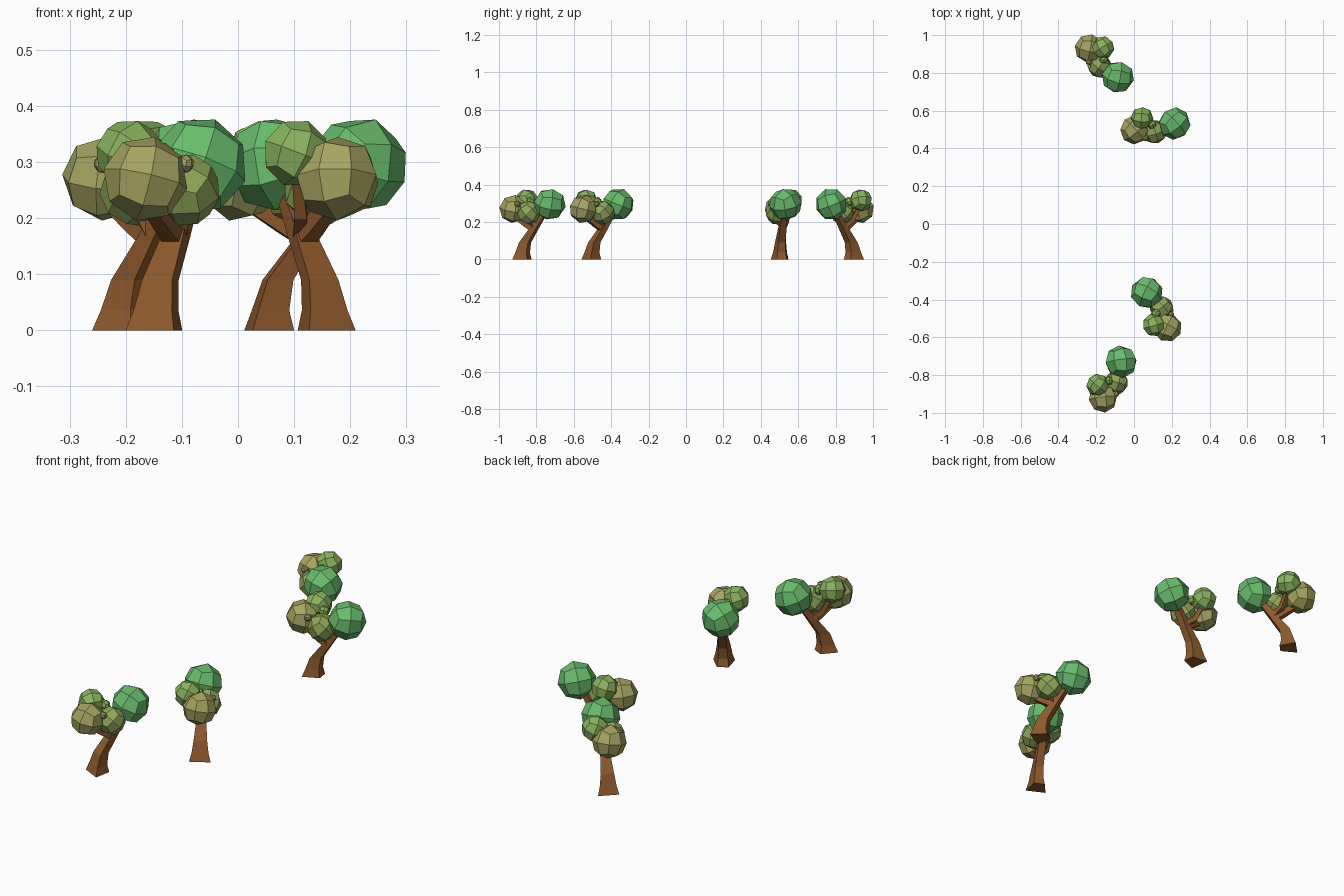
import bpy, bmesh, random
from math import radians
from mathutils import Vector, Matrix, Euler

if "Cube" in bpy.data.objects:
    bpy.data.objects.remove(bpy.data.objects["Cube"])


def material(name, rgb):
    m = bpy.data.materials.new(name)
    m.diffuse_color = (*rgb, 1)
    m.use_nodes = True
    m.node_tree.nodes["Principled BSDF"].inputs["Base Color"].default_value = m.diffuse_color
    return m


BARK = material("bark", (0.27, 0.10, 0.025))
GREEN = material("green_leaves", (0.14, 0.50, 0.15))
LIME = material("lime_leaves", (0.25, 0.45, 0.11))
MOSS = material("moss_leaves", (0.28, 0.38, 0.10))
OLIVE = material("olive_leaves", (0.38, 0.37, 0.12))


def add_object(name, bm, mat, matrix):
    bmesh.ops.recalc_face_normals(bm, faces=bm.faces)
    me = bpy.data.meshes.new(name)
    bm.to_mesh(me)
    bm.free()
    me.materials.append(mat)
    ob = bpy.data.objects.new(name, me)
    ob.matrix_world = matrix
    bpy.context.collection.objects.link(ob)


def loft(bm, rings):
    """Skin four-sided rings and cap both ends."""
    loops = [[bm.verts.new(p) for p in ring] for ring in rings]
    for a, b in zip(loops, loops[1:]):
        for i in range(4):
            j = (i + 1) % 4
            bm.faces.new((a[i], a[j], b[j], b[i]))
    bm.faces.new(loops[0][::-1])
    bm.faces.new(loops[-1])


def limb(bm, path):
    """Tapered square branch along (x, y, z, half width) points."""
    pts = [Vector(p[:3]) for p in path]
    rings = []
    for i, p in enumerate(path):
        d = (pts[min(i + 1, len(pts) - 1)] - pts[max(i - 1, 0)]).normalized()
        side = Vector((-d.y, d.x, 0)).normalized()
        up = d.cross(side)
        r = p[3]
        rings.append([pts[i] + side * (r * a) + up * (r * b)
                      for a, b in ((-1, -1), (1, -1), (1, 1), (-1, 1))])
    loft(bm, rings)


# Trunk sections: height, back, front, half width at back, half width at front
TRUNK = [(0, .017, .095, .048, .026), (.036, .029, .087, .038, .022),
         (.09, .047, .095, .030, .019), (.165, .104, .142, .022, .018),
         (.205, .130, .168, .018, .016), (.26, .180, .205, .014, .013)]
# Side branches into the smaller crowns
BRANCHES = [[(.130, 0, .160, .018), (.085, 0, .185, .016), (.035, 0, .215, .013), (.01, 0, .25, .011)],
            [(.130, 0, .170, .014), (.085, .025, .205, .011), (.055, .05, .28, .009)],
            [(.125, 0, .165, .013), (.108, -.02, .21, .010), (.105, -.026, .24, .008)]]
# Leaf balls: name, position, radius, colour
LEAVES = [("large_crown", (.216, 0, .295), .087, GREEN),
          ("olive_crown", (0, 0, .27), .077, OLIVE),
          ("top_crown", (.050, .056, .316), .061, LIME),
          ("lower_crown", (.105, -.026, .25), .065, MOSS),
          ("small_tuft", (.095, .015, .31), .025, LIME),
          ("tiny_tuft", (.050, -.053, .297), .017, OLIVE)]


def leaf_ball(name, pos, r, mat, matrix, turn):
    bm = bmesh.new()
    bmesh.ops.create_cube(bm, size=2)
    bmesh.ops.subdivide_edges(bm, edges=bm.edges[:], cuts=1, use_grid_fill=True)
    for v in bm.verts:
        v.co = v.co.normalized() * r
    bm.transform(Matrix.Translation(pos) @ turn.to_matrix().to_4x4())
    add_object(name, bm, mat, matrix)


def tree(label, x, y, angle):
    place = Matrix.Translation((x, y, 0)) @ Matrix.Rotation(radians(angle), 4, 'Z')
    bm = bmesh.new()
    loft(bm, [[(b, -wb, z), (f, -wf, z), (f, wf, z), (b, wb, z)]
              for z, b, f, wb, wf in TRUNK])
    for path in BRANCHES:
        limb(bm, path)
    add_object(label + "_trunk", bm, BARK, place)
    random.seed(4)  # same crown on every tree
    for name, pos, r, mat in LEAVES:
        turn = Euler([random.uniform(0, 1.5) for _ in range(3)])
        leaf_ball(label + "_" + name, pos, r, mat, place, turn)


# The same tree turned four ways
tree("back_left_tree", -.238, .930, -45)
tree("back_right_tree", .002, .498, 9)
tree("front_right_tree", .177, -.549, 120.5)
tree("front_left_tree", -.165, -.922, 63.5)
